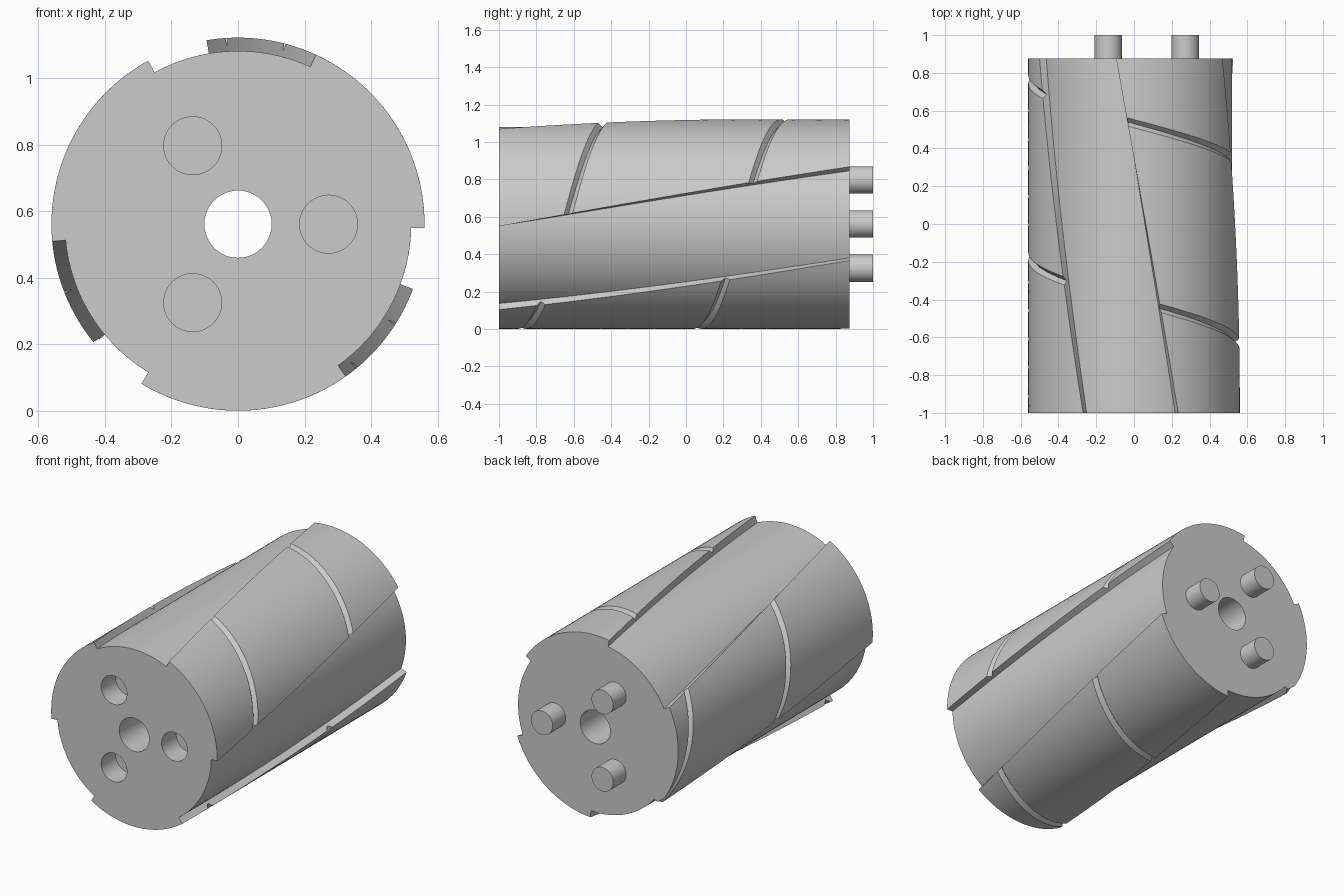
import bpy, bmesh
from math import radians, sin, cos, pi
from mathutils import Vector, Matrix

if "Cube" in bpy.data.objects:
    bpy.data.objects.remove(bpy.data.objects["Cube"])

AXIS_Z = 0.561
FRONT, BACK, TIP = -1.0, 0.875, 1.0
R_OUT, R_IN = 0.56, 0.52
TWIST = radians(34.4)
LAND_START, LAND_SPAN = radians(-1.2), radians(66.5)
THIRD = 2 * pi / 3

grey = bpy.data.materials.new("plain_grey")
grey.use_nodes = True
colour = (0.6, 0.6, 0.6, 1)
grey.diffuse_color = colour
grey.node_tree.nodes["Principled BSDF"].inputs["Base Color"].default_value = colour


def polar(r, a, y):
    return Vector((r * cos(a), y, AXIS_Z + r * sin(a)))


def add_object(name, bm):
    bmesh.ops.recalc_face_normals(bm, faces=bm.faces[:])
    mesh = bpy.data.meshes.new(name)
    bm.to_mesh(mesh)
    bm.free()
    mesh.materials.append(grey)
    obj = bpy.data.objects.new(name, mesh)
    bpy.context.collection.objects.link(obj)
    return obj


def loft(name, sections):
    """Skin closed sections in order and cap both ends."""
    bm = bmesh.new()
    rings = [[bm.verts.new(p) for p in s] for s in sections]
    n = len(rings[0])
    for a, b in zip(rings, rings[1:]):
        for i in range(n):
            j = (i + 1) % n
            bm.faces.new((a[i], a[j], b[j], b[i]))
    bm.faces.new(rings[0])
    bm.faces.new(rings[-1])
    return add_object(name, bm)


def rod(name, x, z, radius, y0, y1):
    bm = bmesh.new()
    place = Matrix.Translation((x, (y0 + y1) / 2, z)) @ Matrix.Rotation(pi / 2, 4, "X")
    bmesh.ops.create_cone(bm, cap_ends=True, segments=48, radius1=radius,
                          radius2=radius, depth=y1 - y0, matrix=place)
    return add_object(name, bm)


def smooth(obj):
    bpy.ops.object.select_all(action="DESELECT")
    obj.select_set(True)
    bpy.context.view_layer.objects.active = obj
    bpy.ops.object.shade_smooth_by_angle(angle=radians(25))


# Drum with three raised lands that twist along its length
def drum_section(t):
    points = []
    for k in range(3):
        start = LAND_START + k * THIRD + TWIST * t
        for r, a0, span in ((R_OUT, start, LAND_SPAN),
                            (R_IN, start + LAND_SPAN, THIRD - LAND_SPAN)):
            points += [polar(r, a0 + span * i / 24, FRONT + (BACK - FRONT) * t)
                       for i in range(25)]
    return points


STATIONS = 40
drum = loft("drum", [drum_section(i / STATIONS) for i in range(STATIONS + 1)])

# V-shaped screw groove that crosses the lands
def groove_section(deg):
    y, a = 0.296 + 0.00261 * deg, radians(deg)
    return [polar(0.535, a, y), polar(0.585, a, y + 0.044), polar(0.585, a, y - 0.044)]


cutters = [loft("groove_cutter", [groove_section(d) for d in range(-540, 270, 3)])]

# Centre bore, front sockets and back pegs
cutters.append(rod("bore_cutter", 0, AXIS_Z, 0.101, FRONT - 0.1, BACK + 0.1))
pegs = []
for k in range(3):
    p = polar(0.272, k * THIRD, 0)
    cutters.append(rod("socket_cutter", p.x, p.z, 0.087, FRONT - 0.1, FRONT + 0.14))
    pegs.append(rod("back_peg", p.x, p.z, 0.073, BACK - 0.01, TIP))

for cutter in cutters:
    mod = drum.modifiers.new(cutter.name, "BOOLEAN")
    mod.operation, mod.solver, mod.object = "DIFFERENCE", "EXACT", cutter

# Bake the cuts, then drop the cutters
bpy.context.view_layer.update()
evaluated = drum.evaluated_get(bpy.context.evaluated_depsgraph_get())
cut_mesh = bpy.data.meshes.new_from_object(evaluated)
drum.modifiers.clear()
drum.data = cut_mesh
for cutter in cutters:
    bpy.data.objects.remove(cutter)

for obj in [drum] + pegs:
    smooth(obj)
